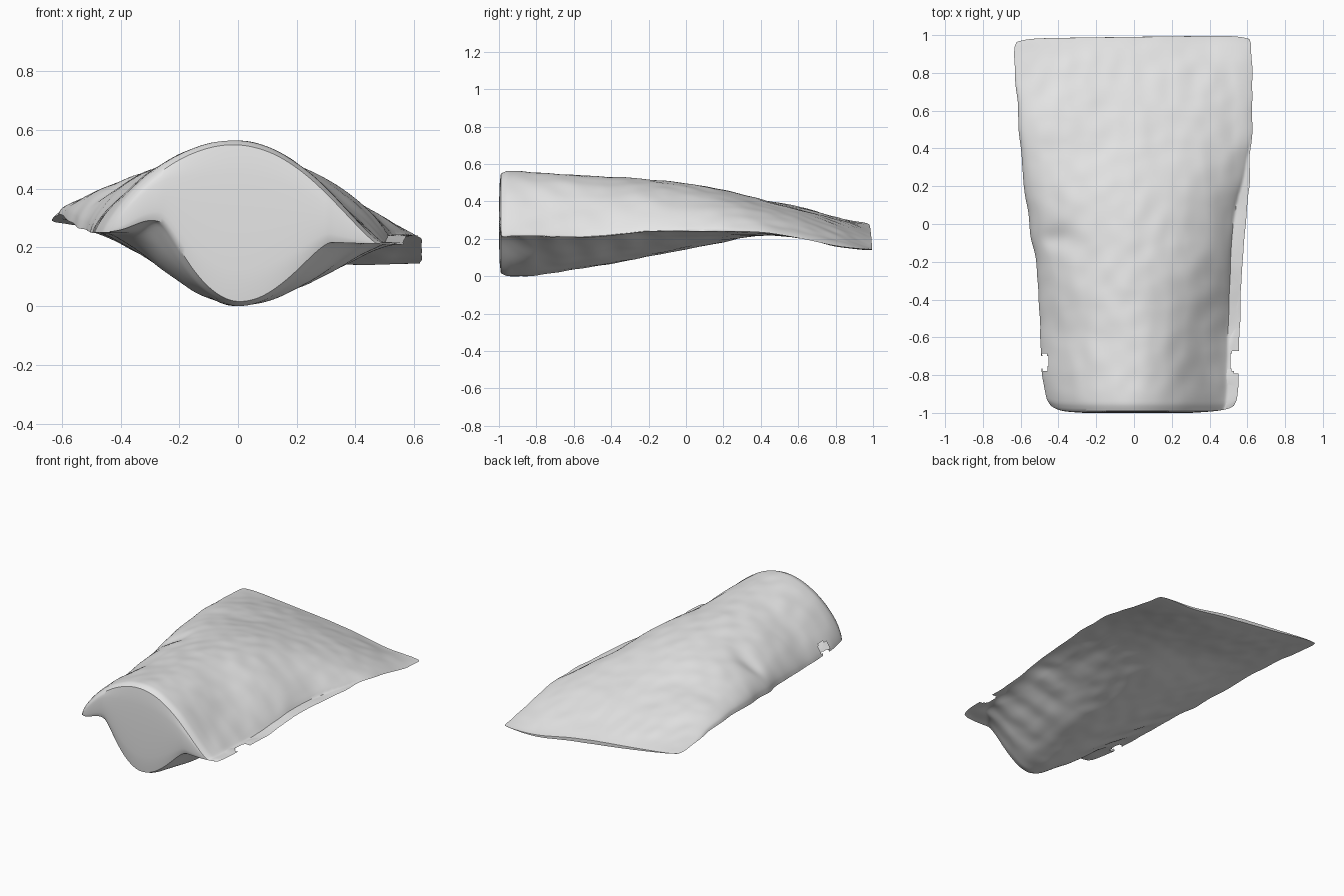
import bpy, bmesh, math
from mathutils import Vector, noise

cube = bpy.data.objects.get("Cube")
if cube:
    bpy.data.objects.remove(cube, do_unlink=True)

mat = bpy.data.materials.new("light grey")
mat.use_nodes = True
GREY = (0.8, 0.8, 0.8, 1)
mat.diffuse_color = GREY
mat.node_tree.nodes["Principled BSDF"].inputs["Base Color"].default_value = GREY

# Sections along the pouch: y, edge x (-/+), seam z (-/+), middle top z, middle bottom z,
# top fullness exponent on the -x side, half width of the belly below
KEYS = [
    (-0.99, -0.44, 0.53, 0.25, 0.21, 0.545, 0.02, 0.88, 0.60),
    (-0.95, -0.46, 0.545, 0.25, 0.215, 0.56, 0.005, 0.85, 0.66),
    (-0.80, -0.485, 0.555, 0.25, 0.215, 0.55, 0.01, 0.82, 0.85),
    (-0.50, -0.50, 0.56, 0.25, 0.21, 0.53, 0.055, 0.75, 0.97),
    (-0.20, -0.52, 0.575, 0.26, 0.24, 0.515, 0.11, 0.62, 1.0),
    (0.10, -0.57, 0.60, 0.285, 0.24, 0.475, 0.17, 0.55, 1.0),
    (0.40, -0.60, 0.62, 0.31, 0.235, 0.405, 0.23, 0.5, 1.0),
    (0.60, -0.615, 0.625, 0.31, 0.205, 0.355, 0.228, 0.5, 1.0),
    (0.80, -0.63, 0.625, 0.30, 0.165, 0.285, 0.21, 0.6, 1.0),
    (0.96, -0.63, 0.62, 0.29, 0.15, 0.225, 0.20, 0.7, 1.0),
    (0.99, -0.62, 0.61, 0.285, 0.15, 0.215, 0.20, 0.7, 1.0),
]


def section(y):
    """Smoothly interpolated section values at y."""
    k = max(i for i in range(len(KEYS) - 1) if KEYS[i][0] <= y + 1e-6)
    a, b = KEYS[k], KEYS[k + 1]
    p, n = KEYS[max(k - 1, 0)], KEYS[min(k + 2, len(KEYS) - 1)]
    h = b[0] - a[0]
    t = (y - a[0]) / h
    out = []
    for c in range(1, 9):
        m0 = (b[c] - p[c]) / (b[0] - p[0]) * h
        m1 = (n[c] - a[c]) / (n[0] - a[0]) * h
        out.append((2*t**3 - 3*t*t + 1) * a[c] + (t**3 - 2*t*t + t) * m0
                   + (3*t*t - 2*t**3) * b[c] + (t**3 - t*t) * m1)
    return out


def ramp(v, lo, hi):
    t = min(1, max(0, (v - lo) / (hi - lo)))
    return t * t * (3 - 2 * t)


def dent(x, y, cx, cy, rx, ry):
    return math.exp(-((x - cx) / rx) ** 2 - ((y - cy) / ry) ** 2)


def point(u, y, top):
    xl, xr, zl, zr, zt, zb, p, w = section(y)
    mid, half = (xl + xr) / 2, (xr - xl) / 2
    c = -mid / half                       # u of the ridge at x = 0
    x = mid + half * u
    seam = zl + (zr - zl) * (u + 1) / 2
    seam0 = zl + (zr - zl) * (c + 1) / 2
    # distance from ridge, 0 in the middle and 1 at either seam
    d = min(1, (u - c) / (1 - c) if u > c else (c - u) / (1 + c))
    wrinkle = noise.noise(Vector((x * 4, y * 3, 7 if top else 2))) * 0.008
    wrinkle += noise.noise(Vector((x * 11, y * 9, 4))) * 0.005
    if top:
        # a wall that runs out into a flat flange on the +x side
        wide = 1.0
        if u > c:
            wide = 0.89 + 0.11 * ramp(y, 0.0, 0.5)
            p = 1.25 - 0.4 * ramp(y, -1.0, -0.1)
        s = max(0, 1 - (d / wide) ** 2) ** p
        z = seam + (zt - seam0) * s
        z -= 0.02 * dent(x, y, -0.40, -0.08, 0.10, 0.06)
        z -= 0.012 * dent(x, y, -0.32, -0.55, 0.10, 0.15)
        z -= 0.012 * dent(x, y, 0.36, -0.72, 0.09, 0.2)
    else:
        s = max(0, 1 - (d / w) ** 2) ** (1.5 - 0.2 * ramp(y, -0.3, 0.3))
        z = seam - (seam0 - zb) * s
        # arched lip under the front on the -x side
        z += 0.05 * dent(x, y, -0.29, -1.0, 0.09, 0.09)
        # shallow folds across the underside
        wrinkle += 0.005 * math.sin(y * 33 + x * 6) * d * (1 - ramp(y, -0.4, 0.1))
    z += wrinkle * min(1, 6 * (1 - d)) * min(1, (1.0 - abs(y)) * 6 + 0.15)
    # sagging back edge
    z -= 0.022 * dent(x, y, 0.38, 1.0, 0.2, 0.25)
    # rounded corners at the two ends, with the back edge slightly askew
    z += (0.004 if top else -0.004) * (1 - d)
    yy = y + (0.03 if y < 0 else -0.02) * abs(u) ** 12 * max(0, abs(y) - 0.8) * 5
    yy += 0.008 * u * ramp(y, 0.6, 1.0)
    # uneven edges
    x += 0.010 * noise.noise(Vector((u * 2, y * 7, 1))) * abs(u) ** 4
    return Vector((x, yy, max(z, 0)))


NU, NV = 96, 150
us = [math.sin((i / NU - 0.5) * math.pi) * 0.5 + (i / NU - 0.5) for i in range(NU + 1)]
ys = [-0.99 + 1.98 * j / NV for j in range(NV + 1)]

bm = bmesh.new()
top = [[bm.verts.new(point(u, y, True)) for u in us] for y in ys]
low = [[None] * (NU + 1) for _ in ys]
for j, y in enumerate(ys):
    for i, u in enumerate(us):
        low[j][i] = top[j][i] if i in (0, NU) else bm.verts.new(point(u, y, False))

# Top and bottom skins
for g in (top, low):
    for j in range(NV):
        for i in range(NU):
            quad = [g[j][i], g[j][i + 1], g[j + 1][i + 1], g[j + 1][i]]
            bm.faces.new(quad if g is top else quad[::-1])


def cap(j, bulge, steps):
    """Close an end with a gently bulging wall."""
    cols = []
    for i in range(NU + 1):
        a, b = low[j][i], top[j][i]
        col = [a]
        for k in range(1, steps):
            t = k / steps
            v = a.co.lerp(b.co, t)
            v.y += bulge * (4 * t * (1 - t)) ** 0.5 * min(1, (b.co.z - a.co.z) * 6)
            col.append(a if a is b else bm.verts.new(v))
        cols.append(col + [b])
    for i in range(NU):
        for k in range(steps):
            q = [cols[i][k], cols[i + 1][k], cols[i + 1][k + 1], cols[i][k + 1]]
            q = list(dict.fromkeys(q))
            if len(q) > 2:
                bm.faces.new(q)


cap(0, -0.01, 10)
cap(NV, 0.005, 2)
bmesh.ops.recalc_face_normals(bm, faces=bm.faces)

# Torn holes in the side seams
HOLES = [(-0.472, -0.73, 0.02, 0.05), (0.54, -0.73, 0.032, 0.06)]
torn = []
for f in bm.faces:
    c = f.calc_center_median()
    if any(((c.x - x) / rx) ** 2 + ((c.y - y) / ry) ** 2 < 1 for x, y, rx, ry in HOLES):
        torn.append(f)
bmesh.ops.delete(bm, geom=torn, context='FACES')

mesh = bpy.data.meshes.new("pouch")
bm.to_mesh(mesh)
bm.free()
pouch = bpy.data.objects.new("pouch", mesh)
bpy.context.collection.objects.link(pouch)
mesh.materials.append(mat)

bpy.ops.object.select_all(action='DESELECT')
pouch.select_set(True)
bpy.context.view_layer.objects.active = pouch
bpy.ops.object.shade_smooth_by_angle(angle=math.radians(40))
